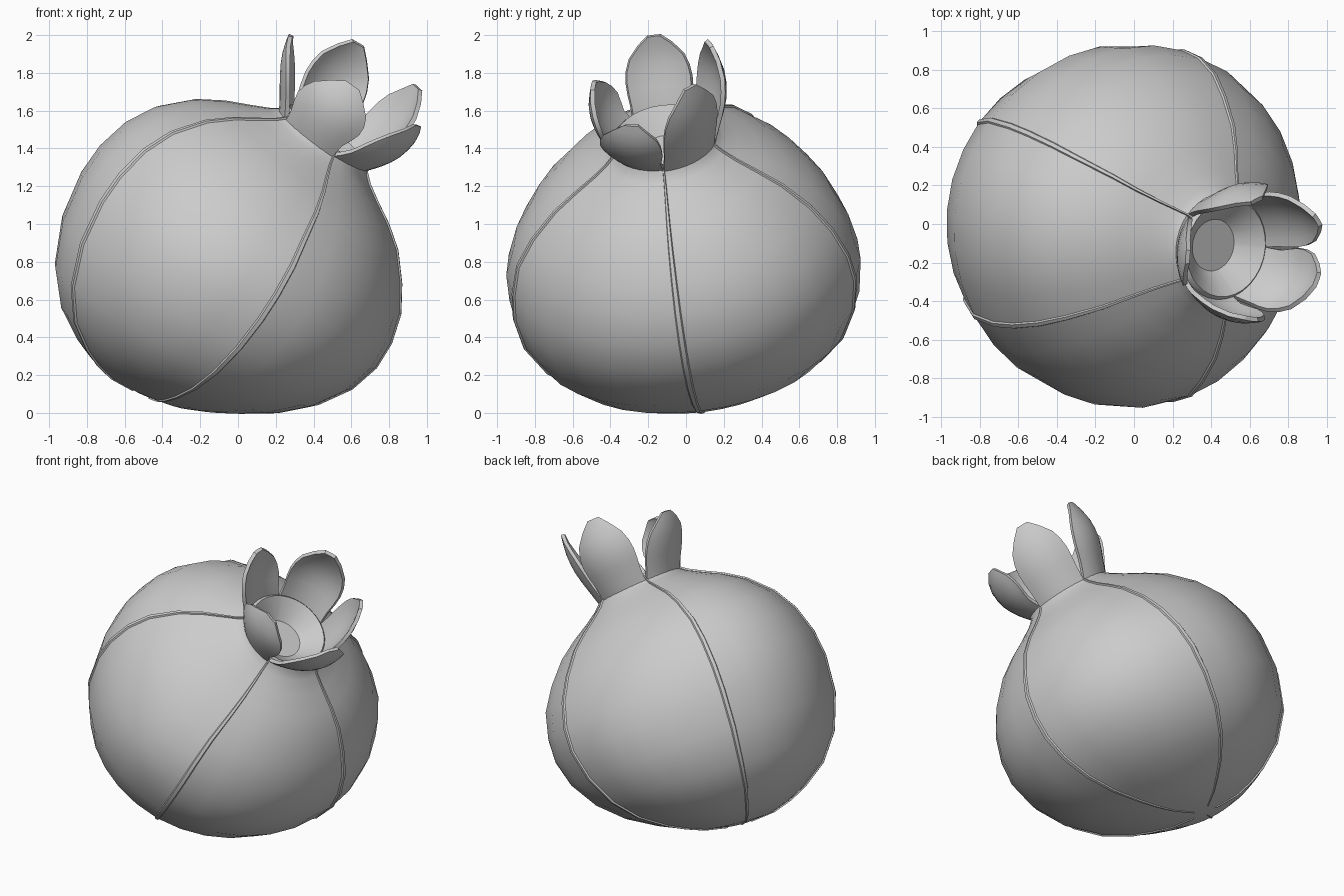
import bpy, bmesh, math
from mathutils import Vector

if "Cube" in bpy.data.objects:
    bpy.data.objects.remove(bpy.data.objects["Cube"])

# Tilted fruit axis and two directions square to it
AXIS = Vector((0.55, -0.14, 0.83)).normalized()
E1 = Vector((0.83, 0, -0.55)).normalized()
E2 = AXIS.cross(E1)
CENTRE = Vector((-0.05, 0, 0.76))
CROWN_SHIFT = 0.045                           # crown sits a little off the axis


def place(u, v, w):
    """Axis height u and sideways offsets v, w to world space."""
    return CENTRE + AXIS * u + E1 * v + E2 * w


def finish(name, bm, thickness=0):
    bmesh.ops.recalc_face_normals(bm, faces=bm.faces)
    mesh = bpy.data.meshes.new(name)
    bm.to_mesh(mesh)
    bm.free()
    ob = bpy.data.objects.new(name, mesh)
    bpy.context.collection.objects.link(ob)
    bpy.ops.object.select_all(action='DESELECT')
    ob.select_set(True)
    bpy.context.view_layer.objects.active = ob
    if thickness:
        mod = ob.modifiers.new("thickness", 'SOLIDIFY')
        mod.thickness, mod.offset = thickness, 0
        bpy.ops.object.modifier_apply(modifier=mod.name)
    bpy.ops.object.shade_smooth_by_angle(angle=math.radians(35))
    return ob


def interp(keys, t):
    """Smooth interpolation through evenly spaced keys."""
    n = len(keys) - 1
    i = min(int(t * n), n - 1)
    f = t * n - i
    p = [keys[max(0, min(n, i + k))] for k in (-1, 0, 1, 2)]
    return 0.5 * (2 * p[1] + (p[2] - p[0]) * f + (2 * p[0] - 5 * p[1] + 4 * p[2] - p[3]) * f * f
                  + (3 * p[1] - p[0] - 3 * p[2] + p[3]) * f ** 3)


# Fruit body: lathe profile (radius, height) ending in the sunken crown cup
profile = [(0.08, -0.80), (0.24, -0.775), (0.36, -0.73), (0.47, -0.675), (0.64, -0.565),
           (0.785, -0.41), (0.89, -0.21), (0.935, 0.0), (0.93, 0.16), (0.885, 0.33),
           (0.80, 0.475), (0.67, 0.615), (0.545, 0.70), (0.42, 0.765), (0.33, 0.815),
           (0.285, 0.85), (0.275, 0.875), (0.255, 0.895), (0.20, 0.845), (0.135, 0.785)]
columns = []                                  # (angle, is on the rib)
for k in range(5):
    base = 72 * k
    columns += [(base - 1.1, 0), (base - 0.7, 1), (base + 0.7, 1), (base + 1.1, 0)]
    columns += [(base + a, 0) for a in (12, 24, 36, 48, 60)]

bm = bmesh.new()
rings = []
for r, u in profile:
    rib = 0.009 if r > 0.28 else 0.005 if u < 0 else 0.0
    near_neck = max(0, min(1, (u - 0.5) / 0.35))
    ring = []
    for deg, on in columns:
        a = math.radians(deg)
        v, w = (r + rib * on) * math.cos(a), (r + rib * on) * math.sin(a)
        lean = 0.23 if u < 0 else 0.08        # one side is squashed by the ground
        lift = u * (1 - lean * v) * (1 + 0.008 * on * (rib > 0))
        # shoulders are narrower across the depth, the underside is fuller
        z = place(lift, v, w).z
        blend = min(1, max(0, (r - 0.28) / 0.2))
        w *= 1 + blend * (0.015 - 0.17 * max(0, z - 0.75) + 0.12 * max(0, 0.6 - z))
        ring.append(bm.verts.new(place(lift, v + CROWN_SHIFT * near_neck, w)))
    rings.append(ring)
n = len(columns)
for lo, hi in zip(rings, rings[1:]):
    for i in range(n):
        bm.faces.new((lo[i], lo[(i + 1) % n], hi[(i + 1) % n], hi[i]))
bm.faces.new(rings[0][::-1])
bm.faces.new(rings[-1])
finish("fruit_body", bm)


# Crown petals: each follows a radius / height curve and is cupped across
def petal(name, angle, radii, heights, twist=0, wide=1.0):
    bm = bmesh.new()
    rows, cols = 9, 8
    grid = []
    for j in range(rows):
        t = j / (rows - 1)
        r, u = interp(radii, t), interp(heights, t)
        half = interp([0.17, 0.175, 0.185 * wide, 0.15 * wide, 0.035 * wide], t)
        a = math.radians(angle + twist * t)
        out = Vector((math.cos(a), math.sin(a)))
        side = Vector((-out.y, out.x))
        rc = 0.28 + 0.06 * t
        row = []
        for i in range(cols + 1):
            phi = (2 * i / cols - 1) * half / rc
            p = out * (r - rc + rc * math.cos(phi)) + side * (rc * math.sin(phi))
            row.append(bm.verts.new(place(u, p.x + CROWN_SHIFT, p.y)))
        grid.append(row)
    for a, b in zip(grid, grid[1:]):
        for i in range(cols):
            bm.faces.new((a[i], a[i + 1], b[i + 1], b[i]))
    finish(name, bm, 0.024)


petal("petal_left", 180, [0.27, 0.315, 0.38, 0.43, 0.455], [0.85, 0.93, 1.03, 1.13, 1.225])
petal("petal_back", 108, [0.27, 0.31, 0.36, 0.37, 0.34], [0.85, 0.95, 1.08, 1.21, 1.345], 5, 1.05)
petal("petal_right_back", 36, [0.27, 0.30, 0.335, 0.345, 0.33], [0.85, 0.95, 1.08, 1.21, 1.34], 3)
petal("petal_right_front", -36, [0.27, 0.33, 0.38, 0.40, 0.385], [0.86, 0.93, 1.015, 1.12, 1.215], 18, 1.05)
petal("petal_front", -108, [0.27, 0.31, 0.345, 0.35, 0.325], [0.85, 0.93, 1.03, 1.13, 1.23], 12, 1.15)
